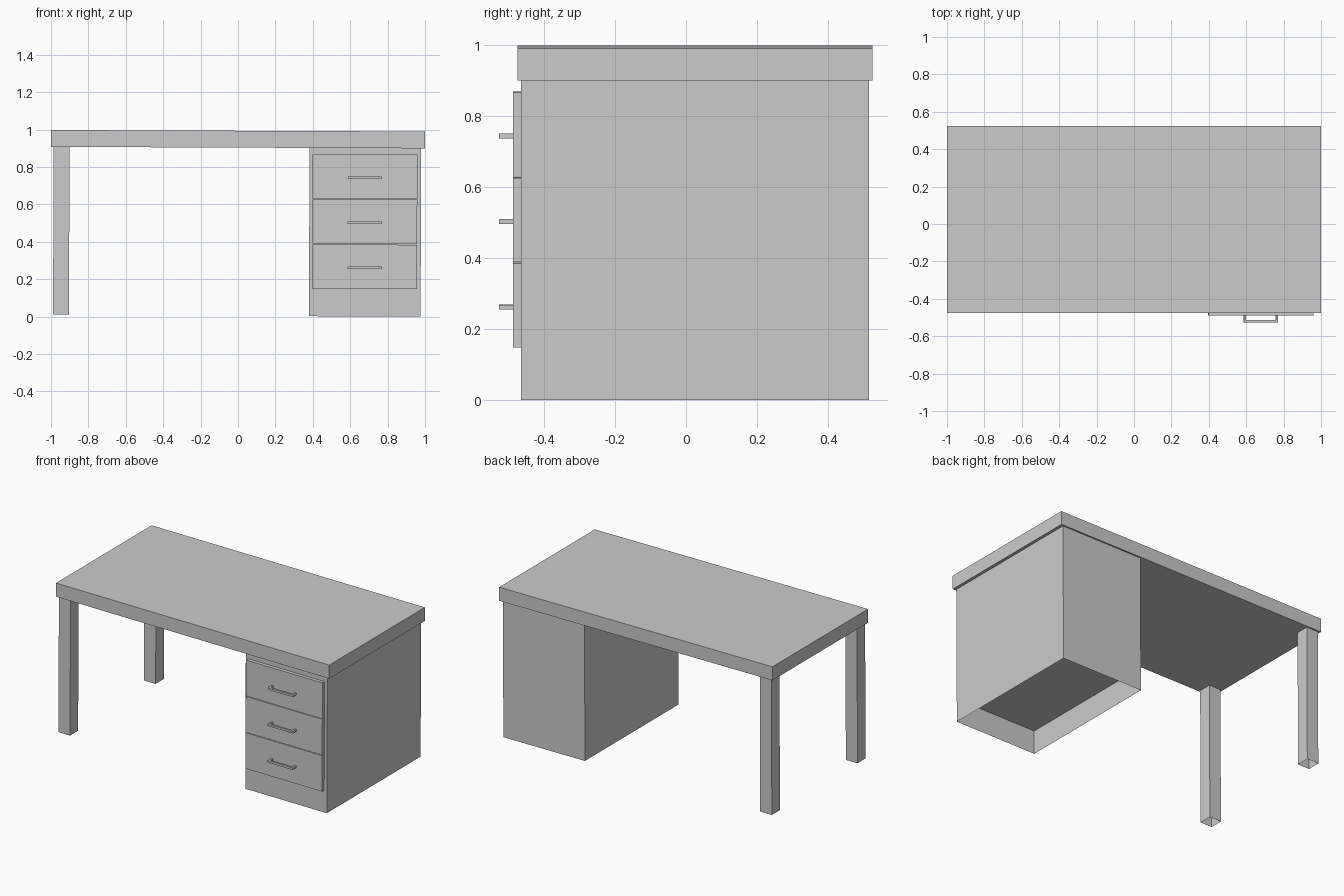
import bpy, bmesh
from mathutils import Matrix, Vector

cube = bpy.data.objects.get("Cube")
if cube:
    bpy.data.objects.remove(cube, do_unlink=True)

grey = bpy.data.materials.new("light_grey")
grey.use_nodes = True
grey.diffuse_color = (0.6, 0.6, 0.6, 1)
grey.node_tree.nodes["Principled BSDF"].inputs["Base Color"].default_value = (0.6, 0.6, 0.6, 1)

# The whole desk leans very slightly to its left
LEAN = Matrix.Translation((-0.004, 0, 0.004)) @ Matrix.Rotation(0.004, 4, "Y")


def add_box(bm, x, y, z, open_bottom=False):
    """Add a box spanning the given (low, high) ranges."""
    low, high = Vector((x[0], y[0], z[0])), Vector((x[1], y[1], z[1]))
    matrix = Matrix.Translation((low + high) / 2) @ Matrix.Diagonal((*(high - low), 1))
    verts = bmesh.ops.create_cube(bm, size=1, matrix=matrix)["verts"]
    if open_bottom:
        bm.normal_update()
        faces = {f for v in verts for f in v.link_faces if f.normal.z < -0.9}
        bmesh.ops.delete(bm, geom=list(faces), context="FACES_ONLY")


def make_part(name, *boxes, open_bottom=False):
    bm = bmesh.new()
    for box in boxes:
        add_box(bm, *box, open_bottom=open_bottom)
    mesh = bpy.data.meshes.new(name)
    bm.to_mesh(mesh)
    bm.free()
    mesh.transform(LEAN)
    mesh.materials.append(grey)
    obj = bpy.data.objects.new(name, mesh)
    bpy.context.collection.objects.link(obj)
    return obj


# Desk top
make_part("desk_top", ((-1, 1), (-0.475, 0.525), (0.9, 0.99)))

# Hollow square legs on the right
for name, y in (("front_leg", -0.465), ("back_leg", 0.43)):
    make_part(name, ((-0.985, -0.9), (y, y + 0.085), (0.003, 0.9)), open_bottom=True)

# Drawer cabinet: open shell with a raised floor panel
cab_x, cab_y = (0.383, 0.98), (-0.465, 0.515)
make_part("cabinet", (cab_x, cab_y, (0, 0.9)), open_bottom=True)
make_part("cabinet_floor", (cab_x, cab_y, (0.155, 0.165)))

# Three drawer fronts, each with a bracket handle
front_y, grip_y, bar = -0.488, -0.527, 0.013
for i, name in enumerate(("lower", "middle", "upper")):
    z = 0.147 + 0.241 * i
    make_part(name + "_drawer", ((0.4, 0.96), (front_y, -0.465), (z, z + 0.237)))
    hz = (z + 0.107, z + 0.12)
    make_part(name + "_handle",
              ((0.588, 0.772), (grip_y, grip_y + bar), hz),
              ((0.588, 0.588 + bar), (grip_y + bar, front_y), hz),
              ((0.772 - bar, 0.772), (grip_y + bar, front_y), hz))
